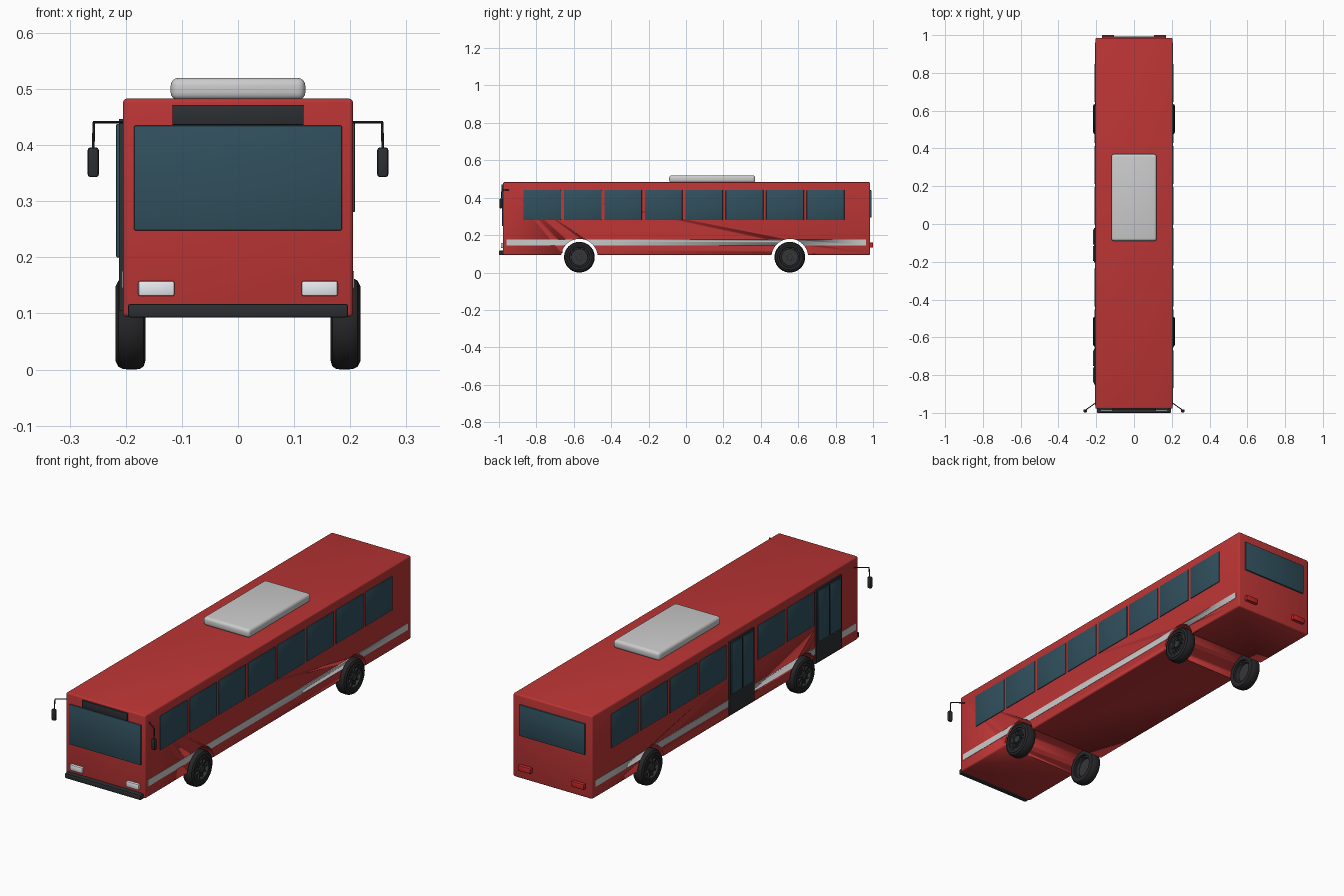
import bpy, bmesh, math
from mathutils import Matrix, Vector

if "Cube" in bpy.data.objects:
    bpy.data.objects.remove(bpy.data.objects["Cube"])


def material(name, rgb):
    m = bpy.data.materials.new(name)
    m.diffuse_color = (*rgb, 1)
    m.use_nodes = True
    m.node_tree.nodes["Principled BSDF"].inputs["Base Color"].default_value = m.diffuse_color
    return m


RED = material("red_paint", (0.5, 0.035, 0.035))
GLASS = material("tinted_glass", (0.03, 0.08, 0.11))
BLACK = material("black_trim", (0.025, 0.028, 0.032))
RUBBER = material("rubber", (0.02, 0.02, 0.022))
RIM = material("dark_rim", (0.035, 0.037, 0.04))
WHITE = material("white_stripe", (0.75, 0.75, 0.73))
LAMP = material("lamp", (0.8, 0.83, 0.87))
TAIL = material("tail_red", (0.55, 0.02, 0.02))
GREY = material("roof_grey", (0.6, 0.6, 0.6))


def finish(name, bm, mat):
    bmesh.ops.recalc_face_normals(bm, faces=bm.faces[:])
    me = bpy.data.meshes.new(name)
    bm.to_mesh(me)
    bm.free()
    ob = bpy.data.objects.new(name, me)
    bpy.context.collection.objects.link(ob)
    if mat:
        me.materials.append(mat)
    bpy.ops.object.select_all(action='DESELECT')
    ob.select_set(True)
    bpy.context.view_layer.objects.active = ob
    bpy.ops.object.shade_smooth_by_angle(angle=math.radians(35))
    return ob


def box(name, x, y, z, mat, bevel=0.0, segs=2):
    bm = bmesh.new()
    size = [b - a for a, b in (x, y, z)]
    mid = [(a + b) / 2 for a, b in (x, y, z)]
    bmesh.ops.create_cube(bm, size=1, matrix=Matrix.Translation(mid) @ Matrix.Diagonal((*size, 1)))
    if bevel:
        bmesh.ops.bevel(bm, geom=bm.edges[:], offset=bevel, segments=segs, profile=0.5, affect='EDGES')
    return finish(name, bm, mat)


def side_box(name, s, x, y, z, mat, bevel=0.0):
    return box(name, sorted((s * x[0], s * x[1])), y, z, mat, bevel)


def add_cylinder(bm, r, x0, x1, y, z, n):
    m = Matrix.Translation(((x0 + x1) / 2, y, z)) @ Matrix.Rotation(math.pi / 2, 4, 'Y')
    bmesh.ops.create_cone(bm, cap_ends=True, segments=n, radius1=r, radius2=r, depth=abs(x1 - x0), matrix=m)


def rod(name, points, r, mat):
    bm = bmesh.new()
    for a, b in zip(points, points[1:]):
        a, b = Vector(a), Vector(b)
        m = Matrix.Translation((a + b) / 2) @ (b - a).to_track_quat('Z', 'Y').to_matrix().to_4x4()
        bmesh.ops.create_cone(bm, cap_ends=True, segments=8, radius1=r, radius2=r, depth=(b - a).length, matrix=m)
    return finish(name, bm, mat)


AXLES = (-0.57, 0.555)
AXLE_Z = 0.082


def cut_arches(ob):
    for y in AXLES:
        bm = bmesh.new()
        add_cylinder(bm, 0.098, -0.5, 0.5, y, AXLE_Z, 48)
        cutter = finish("arch_cutter", bm, None)
        cutter.hide_render = True
        mod = ob.modifiers.new("arch", 'BOOLEAN')
        mod.object = cutter
        mod.solver = 'EXACT'
        bpy.context.view_layer.objects.active = ob
        bpy.ops.object.modifier_apply(modifier="arch")
        bpy.data.objects.remove(cutter)


# Body shell with wheel arches running across its width
body = box("body", (-0.205, 0.205), (-0.978, 0.985), (0.094, 0.483), RED, 0.007, 3)
cut_arches(body)

# Roof air conditioning unit
box("roof_unit", (-0.12, 0.12), (-0.09, 0.37), (0.48, 0.52), GREY, 0.014, 4)

# Front face
box("windshield", (-0.185, 0.185), (-0.984, -0.97), (0.248, 0.435), GLASS, 0.002)
box("destination_sign", (-0.117, 0.117), (-0.986, -0.97), (0.436, 0.472), BLACK, 0.002)
box("front_bumper", (-0.196, 0.196), (-1.0, -0.97), (0.093, 0.117), BLACK, 0.004)

# Rear face
box("rear_window", (-0.17, 0.17), (0.975, 0.992), (0.295, 0.44), GLASS, 0.002)

# Side windows, stripes, lamps and mirrors on both sides
DOORS = {0: (-0.85, -0.66), 3: (-0.205, -0.02)}
for s, side in ((1, "right"), (-1, "left")):
    stripe = side_box(f"{side}_stripe", s, (0.2, 0.2065), (-0.96, 0.962), (0.145, 0.176), WHITE)
    cut_arches(stripe)
    for i in range(8):
        y = -0.87 + 0.2165 * i
        if s < 0 and i in DOORS:
            continue
        side_box(f"{side}_window_{i + 1}", s, (0.198, 0.2085), (y, y + 0.201), (0.281, 0.441), GLASS, 0.002)
    box(f"{side}_headlight", sorted((s * 0.113, s * 0.178)), (-0.99, -0.97), (0.131, 0.158), LAMP, 0.004)
    box(f"{side}_tail_light", sorted((s * 0.105, s * 0.17)), (0.975, 1.0), (0.134, 0.16), TAIL, 0.003)
    rod(f"{side}_mirror_arm", [(s * 0.2, -0.945, 0.441), (s * 0.257, -0.985, 0.441), (s * 0.258, -0.988, 0.39)],
        0.0025, BLACK)
    side_box(f"{side}_mirror", s, (0.248, 0.268), (-0.997, -0.982), (0.343, 0.396), BLACK, 0.005)

# Two-leaf passenger doors on the left side
for i, (y0, y1) in DOORS.items():
    name = "front" if i == 0 else "middle"
    side_box(f"{name}_door", -1, (0.19, 0.2125), (y0, y1), (0.105, 0.447), BLACK, 0.002)
    mid = (y0 + y1) / 2
    for k, (a, b) in enumerate(((y0 + 0.01, mid - 0.004), (mid + 0.004, y1 - 0.01))):
        side_box(f"{name}_door_glass_{k + 1}", -1, (0.205, 0.217), (a, b), (0.2, 0.438), GLASS, 0.002)


def lathe(bm, profile, y, s, n=40):
    # Spin an (x, radius) profile about the axle
    rings = [[bm.verts.new((s * x, y + r * math.cos(t), AXLE_Z + r * math.sin(t)))
              for t in (2 * math.pi * k / n for k in range(n))] for x, r in profile]
    for a, b in zip(rings, rings[1:] + rings[:1]):
        for k in range(n):
            bm.faces.new((a[k], a[(k + 1) % n], b[(k + 1) % n], b[k]))


TYRE = [(0.167, 0.054), (0.165, 0.066), (0.168, 0.076), (0.175, 0.081), (0.19, 0.082), (0.205, 0.081),
        (0.213, 0.077), (0.218, 0.067), (0.216, 0.055), (0.21, 0.052), (0.173, 0.052)]

# Tyres and rims with spokes, hub and bolts
for j, y in enumerate(AXLES):
    for s, side in ((1, "right"), (-1, "left")):
        name = f"{side}_{('front', 'rear')[j]}"
        bm = bmesh.new()
        lathe(bm, TYRE, y, s)
        finish(f"{name}_tyre", bm, RUBBER)
        bm = bmesh.new()
        lathe(bm, [(0.175, 0.053), (0.214, 0.053), (0.215, 0.046), (0.205, 0.044), (0.175, 0.046)], y, s)
        add_cylinder(bm, 0.047, s * 0.192, s * 0.2, y, AXLE_Z, 40)
        add_cylinder(bm, 0.017, s * 0.195, s * 0.214, y, AXLE_Z, 24)
        for k in range(10):
            t = 2 * math.pi * k / 10
            turn = Matrix.Translation((s * 0.203, y, AXLE_Z)) @ Matrix.Rotation(t, 4, 'X')
            bmesh.ops.create_cube(bm, size=1, matrix=turn @ Matrix.Translation((0, 0.031, 0))
                                  @ Matrix.Diagonal((0.01, 0.032, 0.008, 1)))
            add_cylinder(bm, 0.0025, s * 0.205, s * 0.212, y + 0.022 * math.cos(t), AXLE_Z + 0.022 * math.sin(t), 8)
        finish(f"{name}_rim", bm, RIM)
